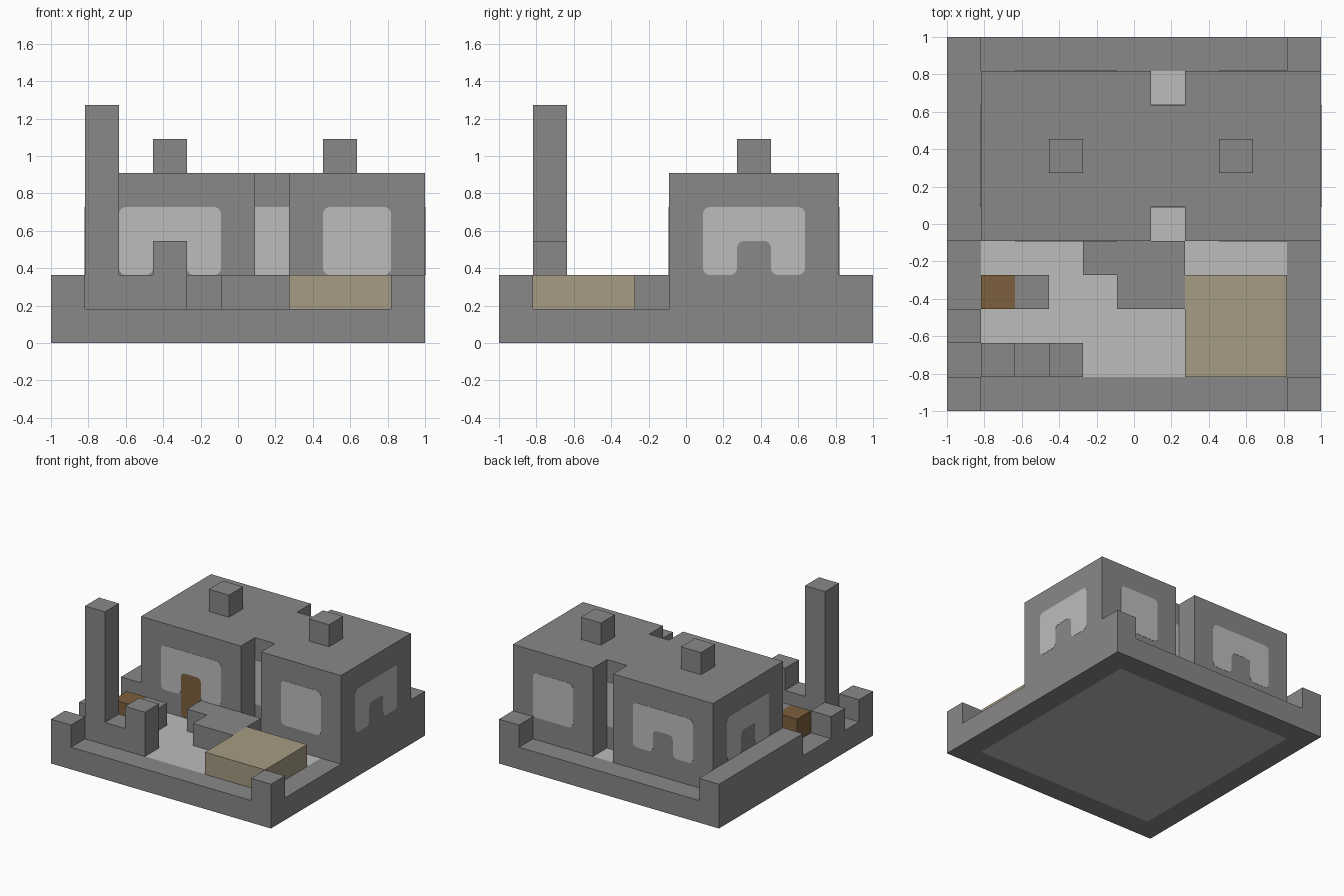
import bpy
import bmesh
from mathutils import Vector

cube = bpy.data.objects.get("Cube")
if cube:
    bpy.data.objects.remove(cube, do_unlink=True)

CELLS = 11
U = 2 / CELLS      # side of one grid cell
SKIN = 0.01        # how far painted plates stand proud, in cells


def material(name, rgb):
    m = bpy.data.materials.new(name)
    m.use_nodes = True
    m.diffuse_color = (*rgb, 1)
    m.node_tree.nodes["Principled BSDF"].inputs["Base Color"].default_value = (*rgb, 1)
    return m


STONE = material("stone grey", (0.246, 0.246, 0.246))
PALE = material("pale grey", (0.505, 0.505, 0.505))
SAND = material("sand", (0.381, 0.328, 0.227))
WOOD = material("brown wood", (0.205, 0.115, 0.047))

# Which way a flat outline (a, b) is pushed along c
FLAT = lambda a, b, c: (a, b, c)
FACING_Y = lambda a, b, c: (a, c, b)
FACING_X = lambda a, b, c: (c, a, b)


def prism(name, outline, lo, hi, mat, place=FLAT):
    """Extrude an outline, given in cells, from lo to hi."""
    def world(p, c):
        x, y, z = place(p[0], p[1], c)
        return (x * U - 1, y * U - 1, z * U)
    bm = bmesh.new()
    low = [bm.verts.new(world(p, lo)) for p in outline]
    high = [bm.verts.new(world(p, hi)) for p in outline]
    bm.faces.new(low)
    bm.faces.new(high)
    for i in range(len(low)):
        j = (i + 1) % len(low)
        bm.faces.new((low[i], low[j], high[j], high[i]))
    bmesh.ops.recalc_face_normals(bm, faces=bm.faces)
    mesh = bpy.data.meshes.new(name)
    bm.to_mesh(mesh)
    bm.free()
    mesh.materials.append(mat)
    ob = bpy.data.objects.new(name, mesh)
    bpy.context.collection.objects.link(ob)
    return ob


def rect(a0, a1, b0, b1):
    return [(a0, b0), (a1, b0), (a1, b1), (a0, b1)]


def block(name, x0, x1, y0, y1, z0, z1, mat=STONE):
    return prism(name, rect(x0, x1, y0, y1), z0, z1, mat)


def rounded(points, r=0.2, steps=4):
    """Soften every corner of an outline."""
    out = []
    pts = [Vector(p) for p in points]
    for i, p in enumerate(pts):
        start = p + (pts[i - 1] - p).normalized() * r
        end = p + (pts[(i + 1) % len(pts)] - p).normalized() * r
        centre = start + end - p
        for k in range(steps + 1):
            d = (start - centre).lerp(end - centre, k / steps)
            out.append(tuple(centre + d.normalized() * r))
    return out


def plate(name, outline, plane, mat, place):
    prism(name, outline, plane - SKIN, plane + SKIN, mat, place)


def notched(a0, a1, n):
    """Window outline with a one-cell notch from below at n."""
    return rounded([(a0, 2), (n, 2), (n, 3), (n + 1, 3), (n + 1, 2),
                    (a1, 2), (a1, 4), (a0, 4)])


# Ground: pale floor slab inside a stone border
block("floor_slab", 1, 10, 1, 10, 0, 1, PALE)
block("border_front", 0, 11, 0, 1, 0, 1)
block("border_back", 0, 11, 10, 11, 0, 1)
block("border_left", 10, 11, 1, 10, 0, 1)
block("border_right", 0, 1, 1, 10, 0, 1)

# Raised parts of the border
for name, x, y in (("front_right", 0, 0), ("front_left", 10, 0), ("back_left", 10, 10)):
    block("corner_" + name, x, x + 1, y, y + 1, 1, 2)
block("border_right_wall", 0, 1, 5, 11, 1, 2)
block("border_right_stub", 0, 1, 2, 3, 1, 2)

# House with an upright slot in its front and back
prism("house", [(1, 5), (6, 5), (6, 6), (7, 6), (7, 5), (11, 5),
                (11, 10), (7, 10), (7, 9), (6, 9), (6, 10), (1, 10)], 1, 5, STONE)
for side, x in (("right", 3), ("left", 8)):
    block("chimney_" + side, x, x + 1, 7, 8, 5, 6)

# Windows
for side, wall, slot in (("front", 5, 6), ("back", 10, 9)):
    plate("wide_window_" + side, notched(2, 5, 3), wall, PALE, FACING_Y)
    plate("square_window_" + side, rounded(rect(8, 10, 2, 4)), wall, PALE, FACING_Y)
    plate("slot_window_" + side, rect(6, 7, 2, 4), slot, PALE, FACING_Y)
for side, wall in (("right", 1), ("left", 11)):
    plate("side_window_" + side, notched(6, 9, 7), wall, PALE, FACING_X)

# Door, set in the notch of the front window
plate("door", rounded(rect(3, 4, 1, 3)), 5, WOOD, FACING_Y)

# Courtyard
block("tall_pillar", 1, 2, 1, 2, 1, 7)
block("low_wall", 2, 3, 1, 2, 1, 2)
block("gate_post", 3, 4, 1, 2, 1, 3)
block("wooden_crate", 1, 2, 3, 4, 1, 2, WOOD)
block("stone_block", 2, 3, 3, 4, 1, 2)
prism("stepped_ledge", [(4, 4), (5, 4), (5, 3), (7, 3), (7, 5), (4, 5)], 1, 2, STONE)
block("sand_platform", 7, 10, 1, 4, 1, 2, SAND)
